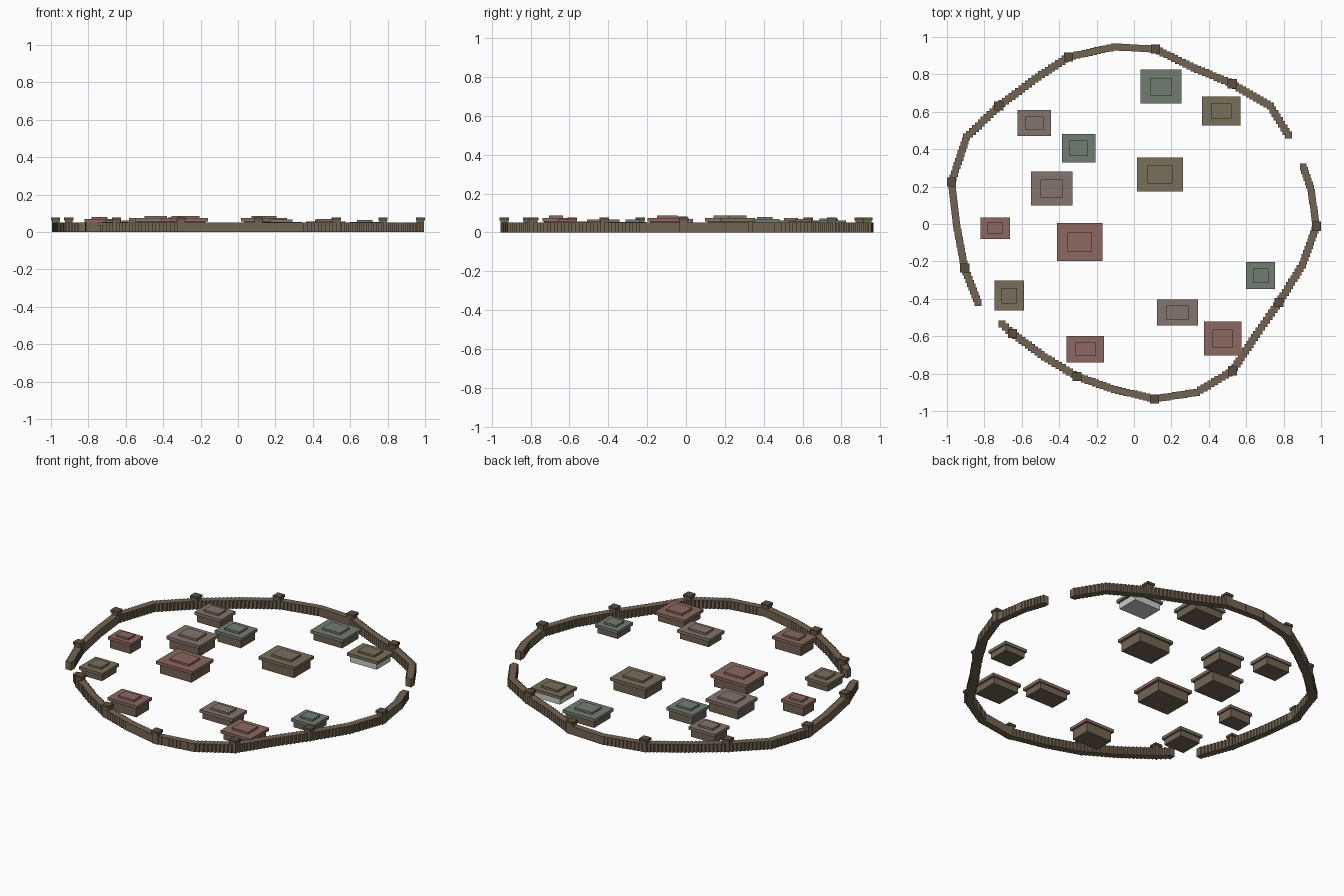
import bpy, bmesh
from mathutils import Matrix, Vector

if "Cube" in bpy.data.objects:
    bpy.data.objects.remove(bpy.data.objects["Cube"])


def material(name, rgb):
    m = bpy.data.materials.new(name)
    m.diffuse_color = (*rgb, 1)
    m.use_nodes = True
    m.node_tree.nodes["Principled BSDF"].inputs["Base Color"].default_value = m.diffuse_color
    return m


TIMBER = material("timber", (0.17, 0.127, 0.085))
DARK = material("dark_timber", (0.10, 0.078, 0.052))
ROOFS = {
    "red": material("red_roof", (0.26, 0.14, 0.117)),
    "teal": material("teal_roof", (0.17, 0.205, 0.17)),
    "olive": material("olive_roof", (0.19, 0.16, 0.105)),
    "brown": material("brown_roof", (0.235, 0.175, 0.15)),
}


def boxes(name, items, mat):
    """One object from boxes given as (x, y, width, depth, z0, z1)."""
    bm = bmesh.new()
    for x, y, w, d, z0, z1 in items:
        bmesh.ops.create_cube(bm, size=1, matrix=Matrix.Translation((x, y, (z0 + z1) / 2))
                              @ Matrix.Diagonal((w, d, z1 - z0, 1)))
    me = bpy.data.meshes.new(name)
    bm.to_mesh(me)
    bm.free()
    if mat:
        me.materials.append(mat)
    ob = bpy.data.objects.new(name, me)
    bpy.context.collection.objects.link(ob)
    return ob


# Palisade runs between the two gates; towers sit on every other point
north = [(.825, .475), (.73, .63), (.525, .75), (.32, .835), (.115, .935), (-.105, .947),
         (-.35, .893), (-.53, .775), (-.723, .63), (-.895, .465), (-.975, .225),
         (-.95, 0), (-.905, -.235), (-.835, -.42)]
south = [(-.705, -.535), (-.65, -.585), (-.48, -.71), (-.305, -.815), (-.105, -.885),
         (.11, -.935), (.335, -.9), (.527, -.785), (.655, -.59), (.775, -.42),
         (.9, -.22), (.975, -.012), (.945, .19), (.905, .305)]


def palisade(name, pts, first_tower):
    blocks = []
    for a, b in zip(pts, pts[1:]):
        a, b = Vector(a), Vector(b)
        n = max(1, round((b - a).length / 0.022))
        for i in range(n):
            p = a.lerp(b, i / n)
            blocks.append((p.x, p.y, .037, .037, 0, .05))
    blocks.append((*pts[-1], .037, .037, 0, .05))
    boxes(name + "_wall", blocks, TIMBER)
    # Watch towers with a slightly wider cap
    for i, (x, y) in enumerate(pts[first_tower:-1:2]):
        boxes(f"{name}_tower_{i + 1}", [(x, y, .041, .041, 0, .062)], TIMBER)
        boxes(f"{name}_tower_cap_{i + 1}", [(x, y, .049, .049, .062, .077)], DARK)


palisade("north", north, 2)
palisade("south", south, 1)

# Houses: roof colour, centre, roof size, total height
houses = [
    ("teal", .145, .735, .22, .18, .072), ("olive", .467, .605, .205, .155, .068),
    ("brown", -.533, .54, .18, .138, .074), ("teal", -.296, .405, .18, .155, .08),
    ("brown", -.44, .19, .224, .182, .087), ("olive", .139, .265, .245, .182, .087),
    ("red", -.742, -.022, .157, .115, .081), ("red", -.29, -.097, .245, .203, .087),
    ("olive", -.667, -.383, .157, .16, .065), ("teal", .677, -.275, .155, .145, .065),
    ("brown", .232, -.473, .22, .14, .067), ("red", .475, -.612, .2, .182, .069),
    ("red", -.26, -.67, .2, .14, .087),
]
for i, (c, x, y, w, d, h) in enumerate(houses, 1):
    eave, ridge = h - .030, h - .012
    # One house has plain grey walls
    boxes(f"house_body_{i}", [(x, y, w * .87, d * .87, 0, eave)], None if i == 2 else TIMBER)
    boxes(f"house_roof_{i}", [(x, y, w, d, eave, ridge)], ROOFS[c])
    boxes(f"house_roof_top_{i}", [(x, y, w * .54, d * .52, ridge, h)], ROOFS[c])
